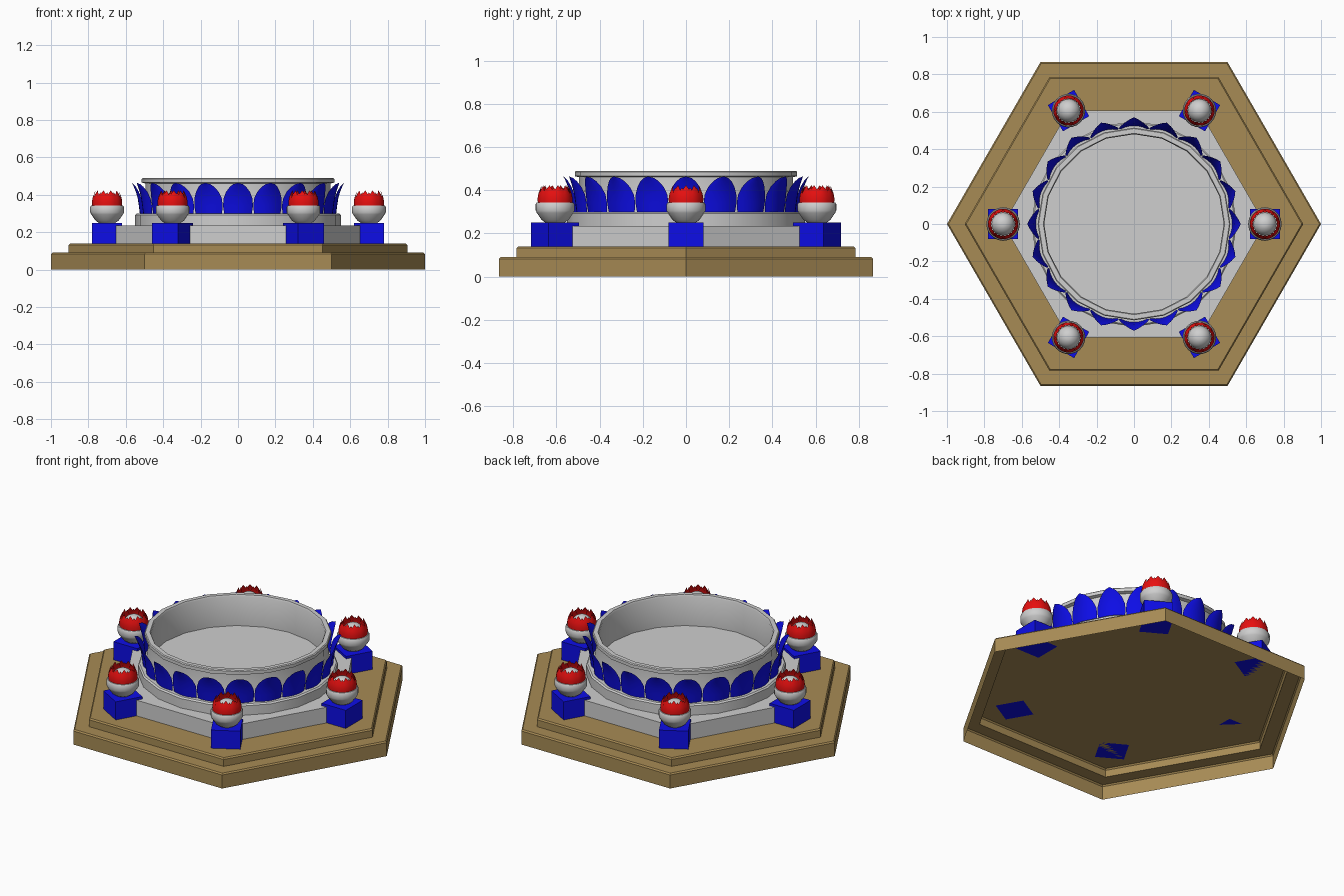
import bpy
import bmesh
from math import sin, cos, pi, radians
from mathutils import Matrix

cube = bpy.data.objects.get("Cube")
if cube:
    bpy.data.objects.remove(cube, do_unlink=True)


def material(name, rgb):
    m = bpy.data.materials.new(name)
    m.use_nodes = True
    m.diffuse_color = (*rgb, 1)
    m.node_tree.nodes["Principled BSDF"].inputs["Base Color"].default_value = (*rgb, 1)
    return m


BROWN = material("sandy brown", (0.39, 0.26, 0.09))
GREY = material("stone grey", (0.62, 0.62, 0.62))
BLUE = material("deep blue", (0.004, 0.004, 0.8))
RED = material("bright red", (0.8, 0.005, 0.005))


def make(name, bm, mat, smooth=None):
    me = bpy.data.meshes.new(name)
    bm.to_mesh(me)
    bm.free()
    me.materials.append(mat)
    ob = bpy.data.objects.new(name, me)
    bpy.context.collection.objects.link(ob)
    if smooth:
        bpy.ops.object.select_all(action='DESELECT')
        ob.select_set(True)
        bpy.context.view_layer.objects.active = ob
        bpy.ops.object.shade_smooth_by_angle(angle=radians(smooth))
    return ob


def lathe(name, profile, sides, mat, smooth=None, bottom=False, top=True):
    """Turn a (radius, height) profile into a ring with the given side count."""
    bm = bmesh.new()
    rings = [[bm.verts.new((r * cos(2 * pi * k / sides), r * sin(2 * pi * k / sides), z))
              for k in range(sides)] for r, z in profile]
    for lo, hi in zip(rings, rings[1:]):
        for k in range(sides):
            n = (k + 1) % sides
            bm.faces.new((lo[k], lo[n], hi[n], hi[k]))
    if bottom:
        bm.faces.new(rings[0][::-1])
    if top:
        bm.faces.new(rings[-1])
    return make(name, bm, mat, smooth)


def petal_ring(name, count, outline, mat, cup, smooth):
    """Ring of curved petals; outline rows are (radius, height, half width)."""
    bm = bmesh.new()
    steps = 6
    for p in range(count):
        turn = Matrix.Rotation(2 * pi * p / count, 3, 'Z')
        rows = []
        for r, z, w in outline:
            row = []
            for i in range(steps + 1):
                t = 2 * i / steps - 1
                v = bm.verts.new((r - cup * t * t * w, t * w, z))
                v.co = turn @ v.co
                row.append(v)
            rows.append(row)
        for lo, hi in zip(rows, rows[1:]):
            for i in range(steps):
                bm.faces.new((lo[i], lo[i + 1], hi[i + 1], hi[i]))
    bmesh.ops.remove_doubles(bm, verts=bm.verts, dist=0.0002)
    return make(name, bm, mat, smooth)


# Stepped six-sided base, open and hollow underneath
lathe("stepped_base", [(1, 0), (1, 0.082), (0.992, 0.09), (0.905, 0.09),
                       (0.905, 0.132), (0.897, 0.14)], 6, BROWN)
lathe("stone_plinth", [(0.7, 0.14), (0.7, 0.235)], 6, GREY)

# Round basin: foot, wall with a lip, and inner wall
lathe("basin_foot", [(0.55, 0.23), (0.55, 0.292), (0.542, 0.3)], 20, GREY, 30)
lathe("basin_wall", [(0.51, 0.3), (0.495, 0.4), (0.495, 0.46), (0.515, 0.465),
                     (0.515, 0.485), (0.51, 0.49), (0.485, 0.49), (0.48, 0.48),
                     (0.485, 0.3)], 20, GREY, 30, top=False)

# Petals leaning out around the basin
petal_ring("basin_petals", 20,
           [(0.525, 0.3, 0.074), (0.53, 0.34, 0.08), (0.536, 0.38, 0.077),
            (0.546, 0.415, 0.064), (0.557, 0.442, 0.044), (0.564, 0.456, 0.026),
            (0.57, 0.464, 0.0)], BLUE, 0.25, 50)

# One pedestal with its flower bud, built at the origin
bm = bmesh.new()
bmesh.ops.create_cube(bm, size=1, matrix=Matrix.Translation((0, 0, 0.195))
                      @ Matrix.Diagonal((0.162, 0.162, 0.11, 1)))
parts = [
    make("pedestal", bm, BLUE),
    lathe("bud_bowl", [(0.045, 0.25), (0.062, 0.262), (0.085, 0.295), (0.09, 0.305),
                       (0.09, 0.335), (0.085, 0.343), (0.07, 0.345)],
          20, GREY, 35, bottom=True),
    lathe("bud_dome", [(0.062 * cos(a * pi / 16), 0.34 + 0.065 * sin(a * pi / 16))
                       for a in range(8)], 20, GREY, 40),
    petal_ring("bud_petals", 10,
               [(0.08, 0.34, 0.026), (0.081, 0.362, 0.027), (0.077, 0.385, 0.024),
                (0.07, 0.403, 0.015), (0.062, 0.423, 0.0)], RED, 0.2, 40),
    petal_ring("inner_bud_petals", 10,
               [(0.074, 0.34, 0.026), (0.075, 0.365, 0.026), (0.07, 0.39, 0.016),
                (0.061, 0.412, 0.0)], RED, 0.2, 40),
]
# Half-step turn so the inner petals fill the gaps
parts[-1].data.transform(Matrix.Rotation(pi / 10, 4, 'Z'))

# Repeat the pedestal on every corner of the plinth
for k in range(6):
    place = Matrix.Rotation(k * pi / 3, 4, 'Z') @ Matrix.Translation((0.7, 0, 0))
    for part in parts:
        ob = part
        if k:
            ob = part.copy()
            ob.name = f"{part.name}_{k + 1}"
            bpy.context.collection.objects.link(ob)
        ob.matrix_world = place
